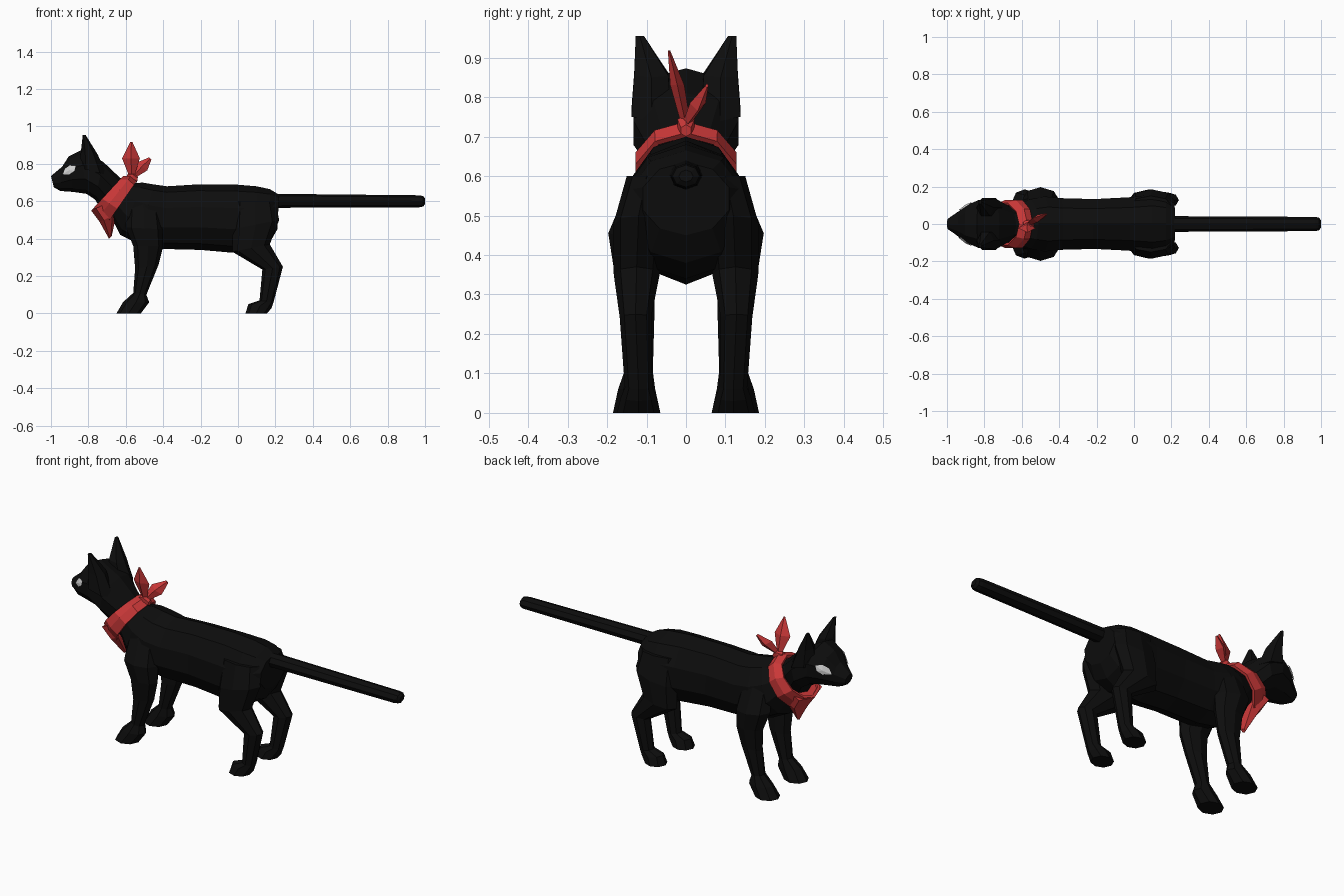
import bpy
import bmesh
from math import sin, cos, tau
from mathutils import Vector
from mathutils.bvhtree import BVHTree

cube = bpy.data.objects.get("Cube")
if cube:
    bpy.data.objects.remove(cube, do_unlink=True)


def make_material(name, colour):
    material = bpy.data.materials.new(name)
    material.use_nodes = True
    material.diffuse_color = (*colour, 1)
    shader = material.node_tree.nodes["Principled BSDF"]
    shader.inputs["Base Color"].default_value = (*colour, 1)
    shader.inputs["Roughness"].default_value = 0.9
    return material


black_fur = make_material("black fur", (0.004, 0.004, 0.004))
red_cloth = make_material("red cloth", (0.6, 0.04, 0.04))
eye_white = make_material("eye white", (0.7, 0.7, 0.7))


def add_object(name, bm, material):
    mesh = bpy.data.meshes.new(name)
    bm.to_mesh(mesh)
    bm.free()
    mesh.materials.append(material)
    obj = bpy.data.objects.new(name, mesh)
    bpy.context.scene.collection.objects.link(obj)
    return obj


def loft(name, rows, material, sides=8, mirror=1, capped=True):
    """Skin rings. A row holds the two side-profile ends of a ring as
    x, z, x, z, then its half width and its sideways offset."""
    bm = bmesh.new()
    rings = []
    for xa, za, xb, zb, half_width, *offset in rows:
        first, second = Vector((xa, 0, za)), Vector((xb, 0, zb))
        middle, reach = (first + second) / 2, (second - first) / 2
        middle.y = mirror * offset[0] if offset else 0
        ring = []
        for step in range(sides):
            angle = tau * step / sides
            across = Vector((0, half_width * sin(angle), 0))
            ring.append(bm.verts.new(middle + reach * cos(angle) + across))
        rings.append(ring)
    for ring, following in zip(rings, rings[1:]):
        for i in range(sides):
            j = (i + 1) % sides
            bm.faces.new((ring[i], ring[j], following[j], following[i]))
    if capped:
        bm.faces.new(rings[0])
        bm.faces.new(rings[-1])
    bmesh.ops.recalc_face_normals(bm, faces=bm.faces)
    return add_object(name, bm, material)


# Head, neck and trunk in one skin, nose to rump
body = loft("body", [
    (-0.985, 0.675, -1.0, 0.735, 0.03),
    (-0.95, 0.655, -0.94, 0.785, 0.065),
    (-0.88, 0.65, -0.905, 0.84, 0.105),
    (-0.81, 0.64, -0.84, 0.873, 0.135),
    (-0.765, 0.61, -0.72, 0.81, 0.14),
    (-0.74, 0.57, -0.63, 0.725, 0.1),
    (-0.67, 0.5, -0.57, 0.695, 0.115),
    (-0.63, 0.42, -0.51, 0.7, 0.14),
    (-0.53, 0.37, -0.45, 0.69, 0.155),
    (-0.4, 0.345, -0.38, 0.68, 0.145),
    (-0.2, 0.34, -0.22, 0.69, 0.14),
    (-0.03, 0.325, -0.02, 0.69, 0.15),
    (0.1, 0.34, 0.1, 0.68, 0.165),
    (0.17, 0.38, 0.17, 0.665, 0.15),
    (0.21, 0.45, 0.22, 0.635, 0.115),
], black_fur, sides=10)

# Tail with a blunt tip
loft("tail", [
    (0.18, 0.565, 0.18, 0.64, 0.042),
    (0.97, 0.568, 0.97, 0.632, 0.038),
    (0.99, 0.572, 0.99, 0.628, 0.034),
    (1.0, 0.585, 1.0, 0.615, 0.018),
], black_fur)

front_leg = [
    (-0.59, 0.58, -0.42, 0.6, 0.05, 0.09),
    (-0.6, 0.46, -0.4, 0.45, 0.072, 0.125),
    (-0.56, 0.36, -0.4, 0.36, 0.052, 0.13),
    (-0.55, 0.24, -0.425, 0.26, 0.042, 0.122),
    (-0.56, 0.11, -0.49, 0.1, 0.036, 0.12),
    (-0.615, 0.06, -0.475, 0.06, 0.047, 0.125),
    (-0.65, 0, -0.52, 0, 0.06, 0.125),
]
hind_leg = [
    (-0.02, 0.6, 0.2, 0.6, 0.05, 0.1),
    (-0.03, 0.45, 0.22, 0.5, 0.065, 0.12),
    (-0.03, 0.33, 0.17, 0.37, 0.058, 0.125),
    (0.13, 0.235, 0.24, 0.25, 0.04, 0.128),
    (0.115, 0.07, 0.19, 0.06, 0.035, 0.12),
    (0.055, 0.05, 0.18, 0.03, 0.045, 0.12),
    (0.04, 0, 0.155, 0, 0.055, 0.12),
]
ear = [
    (-0.85, 0.78, -0.7, 0.74, 0.058, 0.088),
    (-0.84, 0.865, -0.75, 0.85, 0.05, 0.088),
    (-0.83, 0.955, -0.815, 0.955, 0.012, 0.117),
]
eye_outline = [(-0.935, 0.745), (-0.92, 0.772), (-0.895, 0.79),
               (-0.865, 0.787), (-0.873, 0.762), (-0.9, 0.743)]


def add_eye(name, mirror):
    """Lay a thin fan on the head, following its surface."""
    surface = BVHTree.FromPolygons(
        [v.co for v in body.data.vertices],
        [p.vertices for p in body.data.polygons])

    def on_head(x, z):
        hit, normal, *_ = surface.ray_cast(
            Vector((x, mirror, z)), Vector((0, -mirror, 0)))
        return hit + normal * 0.006

    bm = bmesh.new()
    rim = [bm.verts.new(on_head(x, z)) for x, z in eye_outline]
    count = len(rim)
    mid_x = sum(x for x, z in eye_outline) / count
    mid_z = sum(z for x, z in eye_outline) / count
    centre = bm.verts.new(on_head(mid_x, mid_z))
    for i in range(count):
        corners = (centre, rim[i], rim[(i + 1) % count])
        bm.faces.new(corners if mirror < 0 else corners[::-1])
    bm.normal_update()
    for face in bm.faces:
        if face.normal.y * mirror < 0:
            face.normal_flip()
    add_object(name, bm, eye_white)


# Paired parts
for side, mirror in (("near", -1), ("far", 1)):
    loft(side + "_front_leg", front_leg, black_fur, mirror=mirror)
    loft(side + "_hind_leg", hind_leg, black_fur, mirror=mirror)
    loft(side + "_ear", ear, black_fur, sides=6, mirror=mirror)
    add_eye(side + "_eye", mirror)

# Neckerchief: band, hanging bib and the two knotted ends
band = loft("scarf_band", [
    (-0.785, 0.55, -0.615, 0.735, 0.118),
    (-0.75, 0.51, -0.57, 0.738, 0.135),
    (-0.7, 0.48, -0.54, 0.71, 0.134),
], red_cloth, sides=10, capped=False)
thickness = band.modifiers.new("cloth thickness", "SOLIDIFY")
thickness.thickness = 0.015

loft("scarf_bib", [
    (-0.785, 0.55, -0.68, 0.6, 0.115),
    (-0.74, 0.49, -0.65, 0.53, 0.095),
    (-0.69, 0.4, -0.675, 0.415, 0.012),
], red_cloth, sides=6)
loft("scarf_knot", [
    (-0.6, 0.72, -0.59, 0.745, 0.015),
    (-0.57, 0.71, -0.56, 0.755, 0.025),
    (-0.54, 0.7, -0.535, 0.73, 0.015),
], red_cloth, sides=6)
loft("tall_scarf_end", [
    (-0.58, 0.73, -0.555, 0.73, 0.012, 0),
    (-0.62, 0.83, -0.525, 0.83, 0.018, -0.022),
    (-0.575, 0.918, -0.565, 0.918, 0.003, -0.043),
], red_cloth, sides=4)
loft("short_scarf_end", [
    (-0.575, 0.735, -0.55, 0.725, 0.01, 0),
    (-0.545, 0.805, -0.485, 0.765, 0.02, 0.03),
    (-0.475, 0.835, -0.463, 0.823, 0.004, 0.053),
], red_cloth, sides=4)
